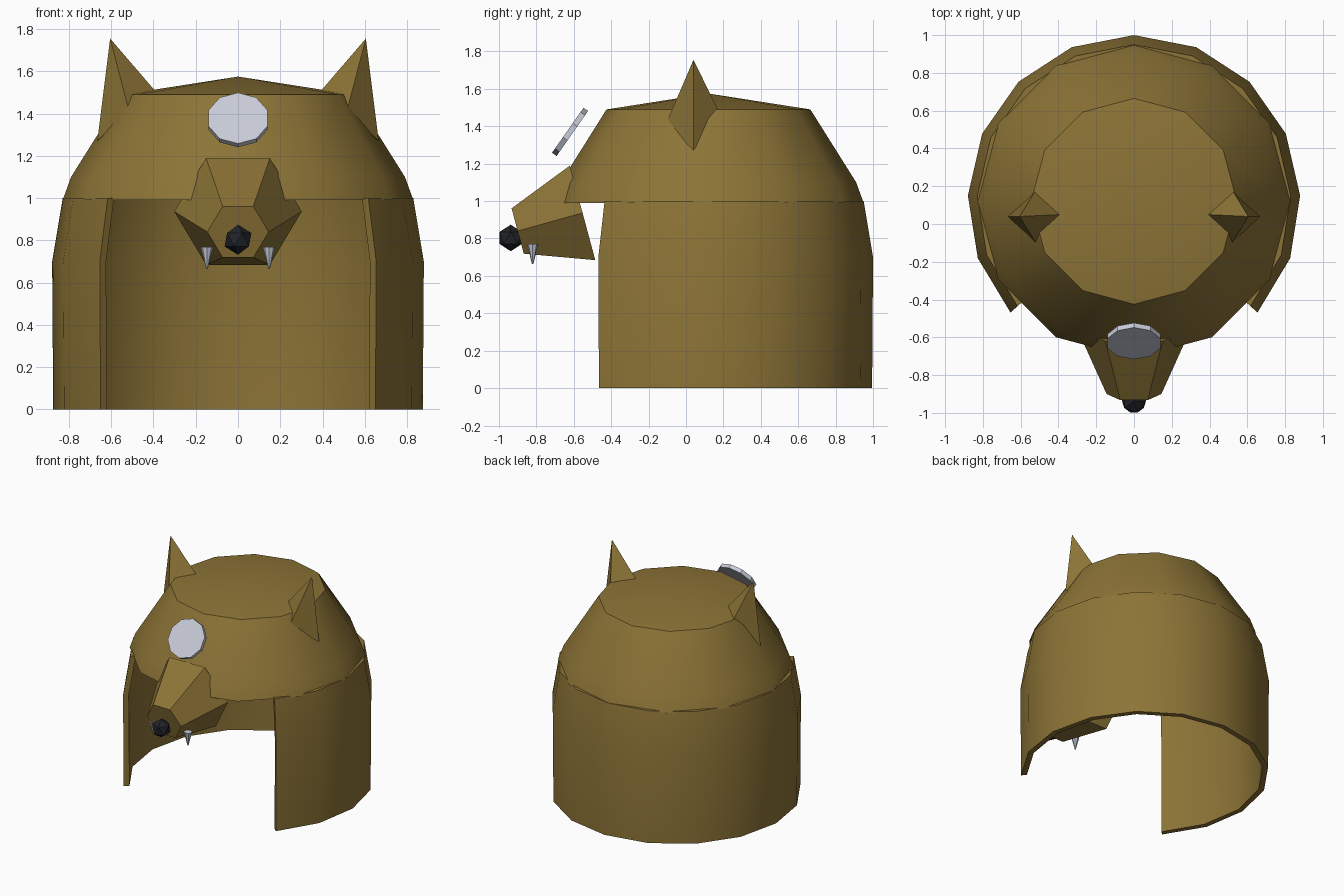
import bpy, bmesh, math
from mathutils import Vector, Matrix

if "Cube" in bpy.data.objects:
    bpy.data.objects.remove(bpy.data.objects["Cube"])


def material(name, rgb):
    m = bpy.data.materials.new(name)
    m.diffuse_color = (*rgb, 1)
    m.use_nodes = True
    m.node_tree.nodes["Principled BSDF"].inputs["Base Color"].default_value = m.diffuse_color
    return m


FUR = material("golden_brown", (0.265, 0.175, 0.038))
SILVER = material("pale_silver", (0.58, 0.60, 0.69))
BLACK = material("black", (0.016, 0.017, 0.022))
CY = 0.12  # y of the hat axis


def finish(name, bm, mat, smooth=False, fix=True):
    if fix:
        bmesh.ops.recalc_face_normals(bm, faces=bm.faces)
    me = bpy.data.meshes.new(name)
    bm.to_mesh(me)
    bm.free()
    me.materials.append(mat)
    ob = bpy.data.objects.new(name, me)
    bpy.context.collection.objects.link(ob)
    if smooth:
        bpy.ops.object.select_all(action='DESELECT')
        ob.select_set(True)
        bpy.context.view_layer.objects.active = ob
        bpy.ops.object.shade_smooth_by_angle(angle=math.radians(32))
    return ob


def ring(bm, r, z, angles):
    return [bm.verts.new((r * math.sin(a), CY + r * math.cos(a), z)) for a in angles]


# Crown: open twelve-sided dome with a shallow pointed top
bm = bmesh.new()
angles = [math.tau * i / 12 for i in range(12)]
rings = [ring(bm, r, z, angles) for r, z in [(0.83, 0.99), (0.79, 1.10), (0.545, 1.49)]]
for lo, hi in zip(rings, rings[1:]):
    for i in range(12):
        j = (i + 1) % 12
        bm.faces.new((lo[j], lo[i], hi[i], hi[j]))
apex = bm.verts.new((0, CY, 1.575))
for i in range(12):
    bm.faces.new((rings[-1][(i + 1) % 12], rings[-1][i], apex))
finish("crown", bm, FUR, True, fix=False)

# Neck curtain: thick wall swept around the back, open at the front
bm = bmesh.new()
section = [(0.875, 0), (0.88, 0.70), (0.83, 1.0), (0.79, 1.0), (0.84, 0.70), (0.835, 0)]
angles = [math.radians(22 * i) for i in range(-6, 7)]
rings = [ring(bm, r, z, angles) for r, z in section]
for k in range(6):
    a, b = rings[k], rings[(k + 1) % 6]
    for i in range(12):
        bm.faces.new((a[i], a[i + 1], b[i + 1], b[i]))
for end in (0, 12):
    col = [r[end] for r in rings]
    bm.faces.new((col[0], col[1], col[4], col[5]))
    bm.faces.new((col[1], col[2], col[3], col[4]))
finish("neck_curtain", bm, FUR, True)

# Ears: four-sided spikes sunk into the crown
for side, label in ((1, "right"), (-1, "left")):
    bm = bmesh.new()
    tip = Vector((0.605, 0.04, 1.755))
    base = [(0.662, 0.04, 1.30), (0.52, 0.18, 1.47), (0.39, 0.05, 1.505), (0.52, -0.10, 1.43)]
    corners = [tip + (Vector(c) - tip) * 1.06 for c in base]
    mirror = Matrix.Diagonal((side, 1, 1))
    t = bm.verts.new(mirror @ tip)
    root = bm.verts.new(mirror @ Vector((0.48, 0.04, 1.36)))
    vs = [bm.verts.new(mirror @ c) for c in corners]
    for i in range(4):
        bm.faces.new((vs[i], vs[(i + 1) % 4], t))
        bm.faces.new((vs[(i + 1) % 4], vs[i], root))
    finish(label + "_ear", bm, FUR)

# Muzzle: tapered six-sided block, tilted downward
bm = bmesh.new()
tilt = Vector((0, -0.26, 0.966))


def hexagon(centre, r):
    return [bm.verts.new(Vector(centre) + Vector((1, 0, 0)) * r * math.cos(a) + tilt * r * math.sin(a))
            for a in (math.tau * i / 6 for i in range(6))]


back = hexagon((0, -0.553, 0.937), 0.302)
front = hexagon((0, -0.90, 0.84), 0.145)
for i in range(6):
    j = (i + 1) % 6
    bm.faces.new((back[i], back[j], front[j], front[i]))
bm.faces.new(back)
bm.faces.new(front)
finish("muzzle", bm, FUR)

# Nose: faceted ball
bm = bmesh.new()
bmesh.ops.create_icosphere(bm, subdivisions=1, radius=0.071,
                           matrix=Matrix.Translation((0, -0.937, 0.803)))
finish("nose", bm, BLACK)

# Fangs: small cones pointing down
for side, label in ((1, "right"), (-1, "left")):
    bm = bmesh.new()
    bmesh.ops.create_cone(bm, cap_ends=True, segments=8, radius1=0.004, radius2=0.03, depth=0.105,
                          matrix=Matrix.Translation((side * 0.147, -0.82, 0.717)))
    finish(label + "_fang", bm, SILVER)

# Forehead disc: ten-sided plate leaning back above the muzzle
bm = bmesh.new()
bmesh.ops.create_cone(bm, cap_ends=True, segments=10, radius1=0.147, radius2=0.147, depth=0.03,
                      matrix=Matrix.Translation((0, -0.62, 1.37)) @ Matrix.Rotation(math.radians(55), 4, 'X'))
finish("forehead_disc", bm, SILVER)
